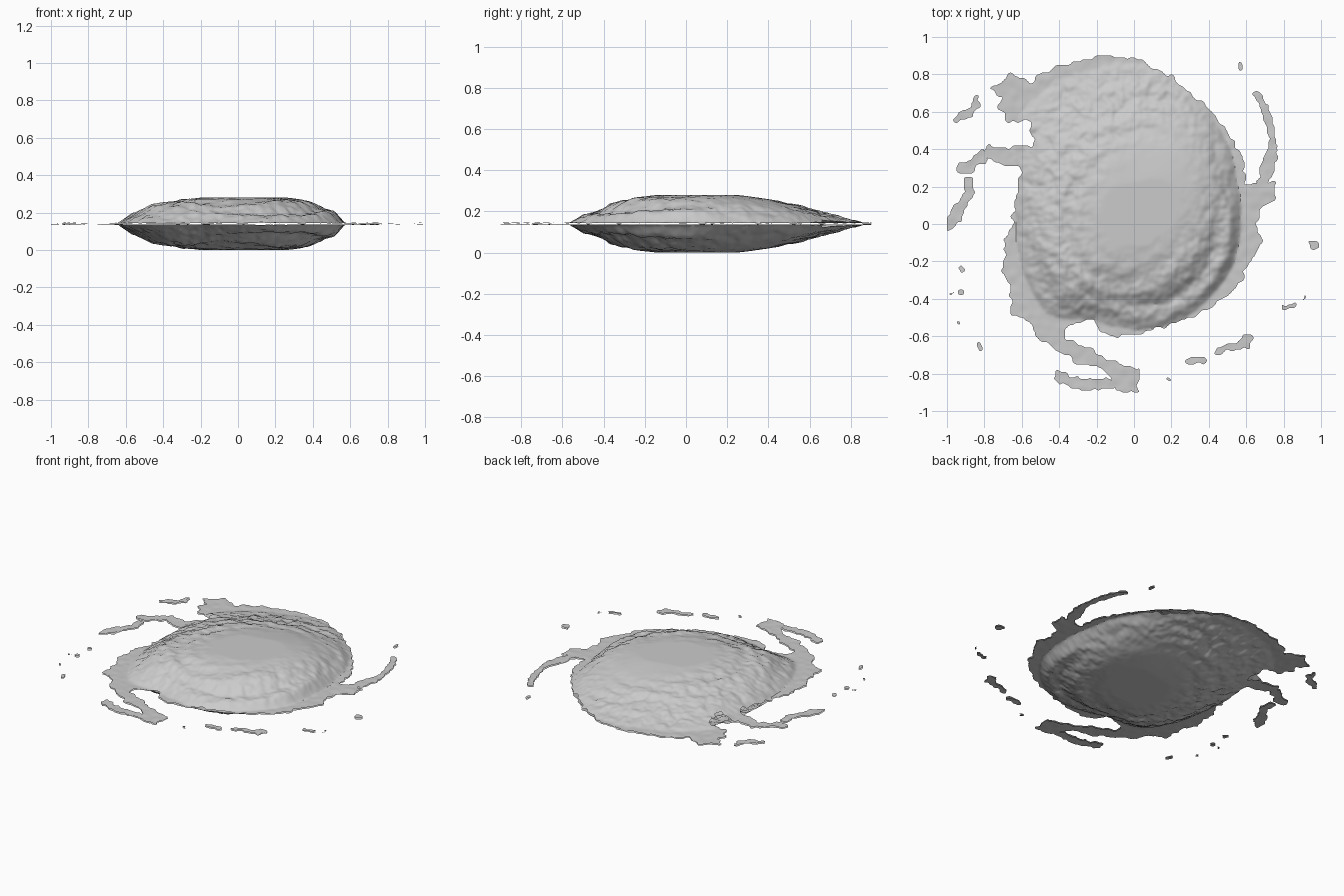
import bpy, bmesh, math
from mathutils import Vector, noise
from mathutils.geometry import intersect_point_line

if "Cube" in bpy.data.objects:
    bpy.data.objects.remove(bpy.data.objects["Cube"])

MID, STEP = 0.14, 0.01

# Outline of the main disc and its attached arms (top view)
OUTLINE = [(-.15, .9), (.03, .885), (.1, .83), (.2, .79), (.3, .7), (.42, .6), (.5, .49), (.57, .38),
           (.6, .21), (.76, .24), (.75, .12), (.67, .09), (.65, 0), (.69, -.1), (.61, -.21),
           (.58, -.31), (.48, -.4), (.37, -.47), (.2, -.54), (.05, -.585), (-.1, -.6), (-.17, -.58),
           (-.22, -.51), (-.3, -.52), (-.37, -.55), (-.37, -.61), (-.22, -.67), (-.15, -.73),
           (.02, -.77), (.02, -.9), (-.1, -.89), (-.12, -.82), (-.17, -.77), (-.3, -.75), (-.4, -.68),
           (-.52, -.6), (-.57, -.52), (-.66, -.48), (-.66, -.36), (-.7, -.25), (-.69, -.1), (-.65, 0),
           (-.63, .15), (-.6, .3), (-.72, .32), (-.8, .36), (-.78, .43), (-.72, .4), (-.6, .42),
           (-.54, .42), (-.55, .55), (-.67, .55), (-.73, .62), (-.7, .68), (-.77, .72), (-.66, .8),
           (-.55, .76), (-.48, .81), (-.3, .87)]

# Loose arm pieces: (half width, path)
STROKES = [(.022, [(.66, .69), (.7, .62), (.73, .52), (.74, .42)]),
           (.035, [(.74, .37), (.71, .3), (.69, .22)]),
           (.03, [(-.4, -.82), (-.34, -.84), (-.25, -.86), (-.12, -.85)]),
           (.02, [(-.84, .67), (-.85, .61), (-.95, .56)]),
           (.03, [(-.8, .37), (-.87, .31), (-.93, .3)]),
           (.028, [(-.88, .23), (-.88, .17), (-.93, .08), (-.985, 0)]),
           (.02, [(.28, -.735), (.37, -.72)]), (.015, [(.44, -.68), (.56, -.65)]),
           (.025, [(.58, -.64), (.61, -.61)]), (.024, [(.955, -.11), (.98, -.11)]),
           (.013, [(.8, -.45), (.86, -.435)]), (.01, [(.91, -.4), (.915, -.395)]),
           (.016, [(.565, .84), (.57, .855)]), (.01, [(.19, -.83), (.195, -.83)]),
           (.012, [(-.93, -.25), (-.925, -.24)]), (.01, [(-.98, -.37), (-.97, -.37)]),
           (.01, [(-.93, -.37), (-.92, -.37)]), (.012, [(-.94, -.52), (-.93, -.53)]),
           (.013, [(-.83, -.65), (-.825, -.67)])]

# Dome edge radius every 22.5 degrees
RADII = [.58, .6, .68, .8, .89, .9, .86, .69, .63, .65, .68, .56, .57, .58, .57, .58]


def smooth(a, b, v):
    t = max(0, min(1, (v - a) / (b - a)))
    return t * t * (3 - 2 * t)


def in_outline(x, y):
    inside = False
    for (x1, y1), (x2, y2) in zip(OUTLINE, OUTLINE[1:] + OUTLINE[:1]):
        if (y1 > y) != (y2 > y) and x < (x2 - x1) * (y - y1) / (y2 - y1) + x1:
            inside = not inside
    return inside


def in_stroke(x, y):
    p = Vector((x, y, 0))
    for w, path in STROKES:
        for a, b in zip(path, path[1:]):
            a, b = Vector((*a, 0)), Vector((*b, 0))
            t = intersect_point_line(p, a, b)[1]
            if (p - a.lerp(b, max(0, min(1, t)))).length < w:
                return True
    return False


def height(x, y):
    r, ang = math.hypot(x, y), math.atan2(y, x) % math.tau
    k = ang / math.tau * 16
    i = int(k) % 16
    edge = RADII[i] + (RADII[(i + 1) % 16] - RADII[i]) * (k - int(k))
    u = r / edge
    # steep rim left and right, gentle slope front and back
    power = 2.7 - .3 * math.sin(ang) + 3.3 * math.cos(ang) ** 2
    # gentle crown stretched along the diagonal bar
    dx, dy = x - .06, y - .14
    along, across = dx * .5 + dy * .86, dx * .86 - dy * .5
    crown = 1 - .36 * ((along / .8) ** 2 + (across / .55) ** 2)
    h = .147 * max(0, 1 - u ** power) * max(.5, crown)
    # spiral ridges: noise stretched along the arms
    turn = ang + 2.0 * r
    q = Vector((math.cos(turn) * 1.3, math.sin(turn) * 1.3, r * 13))
    rough = smooth(.97, .8, 0) if crown > 1 else smooth(0, .2, 1 - crown) * (1 - smooth(.85, 1.08, u))
    h += rough * (.014 * noise.noise(q) + .01 * noise.noise(Vector((x * 17, y * 17, 3)))
                  + .006 * noise.noise(Vector((x * 36, y * 36, 5))))
    # groove and outer terrace sweeping down the lower right side
    side = smooth(.35, .9, math.cos(ang + .6))
    h -= side * .012 * math.exp(-((u - .78) / .05) ** 2)
    h += side * .01 * math.exp(-((u - .9) / .05) ** 2)
    return min(.14, max(.004 + .003 * noise.noise(Vector((x * 20, y * 20, 0))), h))


def shell(name, test):
    bm, verts = bmesh.new(), {}

    def vert(i, j):
        if (i, j) not in verts:
            x, y = i * STEP, j * STEP
            verts[i, j] = bm.verts.new((x, y, height(x, y)))
        return verts[i, j]

    for i in range(-100, 100):
        for j in range(-90, 90):
            if test((i + .5) * STEP, (j + .5) * STEP):
                bm.faces.new([vert(i, j), vert(i + 1, j), vert(i + 1, j + 1), vert(i, j + 1)])
    # relax the stair-stepped border
    moves = {}
    for v in bm.verts:
        ends = [e.other_vert(v).co for e in v.link_edges if e.is_boundary]
        if len(ends) == 2:
            moves[v] = v.co.lerp((ends[0] + ends[1]) / 2, .6)
    for v, co in moves.items():
        v.co.x, v.co.y = co.x, co.y
        v.co.z = height(co.x, co.y)
    me = bpy.data.meshes.new(name)
    bm.to_mesh(me)
    bm.free()
    ob = bpy.data.objects.new(name, me)
    bpy.context.collection.objects.link(ob)
    ob.location.z = MID
    # lower half mirrors the upper half
    m = ob.modifiers.new("lower_half", 'MIRROR')
    m.use_axis = (False, False, True)
    m.use_mirror_merge = False
    bpy.ops.object.select_all(action='DESELECT')
    ob.select_set(True)
    bpy.context.view_layer.objects.active = ob
    bpy.ops.object.shade_smooth_by_angle(angle=math.radians(30))


def ragged(x, y, amount):
    n = noise.noise_vector(Vector((x * 24, y * 24, 7))) * amount
    return x + n.x, y + n.y


def disc_test(x, y):
    return in_outline(*ragged(x, y, .02))


def piece_test(x, y):
    return math.hypot(x, y) > .68 and in_stroke(*ragged(x, y, .022)) and not disc_test(x, y)


shell("galaxy_disc", disc_test)
shell("arm_fragments", piece_test)
